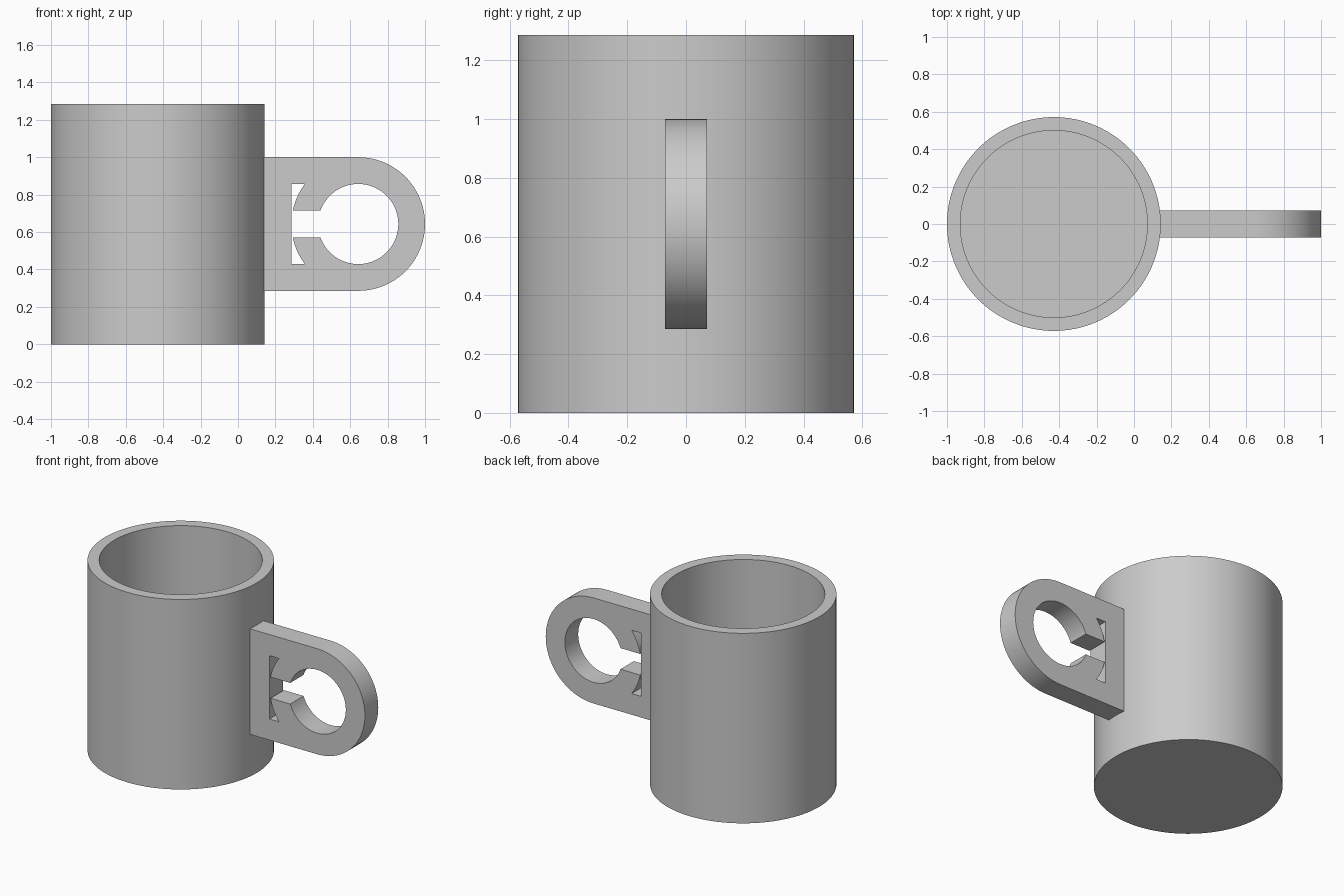
import bpy, bmesh
from math import sin, cos, pi, asin, atan2, sqrt

if "Cube" in bpy.data.objects:
    bpy.data.objects.remove(bpy.data.objects["Cube"], do_unlink=True)

U = 1 / 14                      # wall thickness is the design unit
CUP_X = -1 + 8 * U              # cup axis
RING_X, RING_Z = 1 - 5 * U, 9 * U   # handle ring centre

grey = bpy.data.materials.new("grey")
grey.use_nodes = True
grey.diffuse_color = (0.6, 0.6, 0.6, 1)
grey.node_tree.nodes["Principled BSDF"].inputs["Base Color"].default_value = (0.6, 0.6, 0.6, 1)


def finish(bm, name):
    """Turn a bmesh into a smooth-by-angle object."""
    bmesh.ops.recalc_face_normals(bm, faces=bm.faces)
    mesh = bpy.data.meshes.new(name)
    bm.to_mesh(mesh)
    bm.free()
    mesh.materials.append(grey)
    obj = bpy.data.objects.new(name, mesh)
    bpy.context.collection.objects.link(obj)
    bpy.ops.object.select_all(action='DESELECT')
    obj.select_set(True)
    bpy.context.view_layer.objects.active = obj
    bpy.ops.object.shade_smooth_by_angle(angle=pi / 6)
    return obj


def arc(radius, start, end, steps):
    """Points (x, z) in units around the ring centre."""
    angles = [start + (end - start) * i / steps for i in range(steps + 1)]
    return [(radius * cos(a), radius * sin(a)) for a in angles]


# Cup: closed cylinder whose top face is inset and pushed down to the floor
bm = bmesh.new()
segments = 128
outer = [bm.verts.new((CUP_X + x * U, z * U, 0)) for x, z in arc(8, 0, 2 * pi, segments)[:-1]]


def ring_up(ring, radius, height):
    """Bridge a ring to a new one with the given radius and height."""
    new = [bm.verts.new((CUP_X + x * U, y * U, height * U))
           for x, y in arc(radius, 0, 2 * pi, segments)[:-1]]
    for i in range(segments):
        j = (i + 1) % segments
        bm.faces.new((ring[i], ring[j], new[j], new[i]))
    return new


bm.faces.new(outer)
ring = outer
for radius, height in ((8, 18), (7, 18), (7, 1)):
    ring = ring_up(ring, radius, height)
bm.faces.new(ring)
finish(bm, "cup")

# Handle: D-shaped plate with a round hole, a slot and two notches beside the ring
attach = (0.138 - RING_X) / U
outline = [(attach, -5)] + arc(5, -pi / 2, pi / 2, 48) + [(attach, 5)]

slot = asin(1 / 3)
notch_in, notch_out = atan2(1, -sqrt(24)), atan2(3, -4)
upper_notch = arc(5, notch_in, notch_out, 8)
lower_notch = [(x, -z) for x, z in reversed(upper_notch)]
opening = (arc(3, slot - pi, pi - slot, 64) + upper_notch
           + [(-5, 3), (-5, -3)] + lower_notch)

bm = bmesh.new()
edges = []
for loop in (outline, opening):
    verts = [bm.verts.new((RING_X + x * U, -U, RING_Z + z * U)) for x, z in loop]
    edges += [bm.edges.new((verts[i - 1], verts[i])) for i in range(len(verts))]
bmesh.ops.triangle_fill(bm, edges=edges, use_beauty=True, normal=(0, -1, 0))
extruded = bmesh.ops.extrude_face_region(bm, geom=bm.faces[:], use_keep_orig=True)["geom"]
bmesh.ops.translate(bm, vec=(0, 2 * U, 0),
                    verts=[g for g in extruded if isinstance(g, bmesh.types.BMVert)])
finish(bm, "handle")
